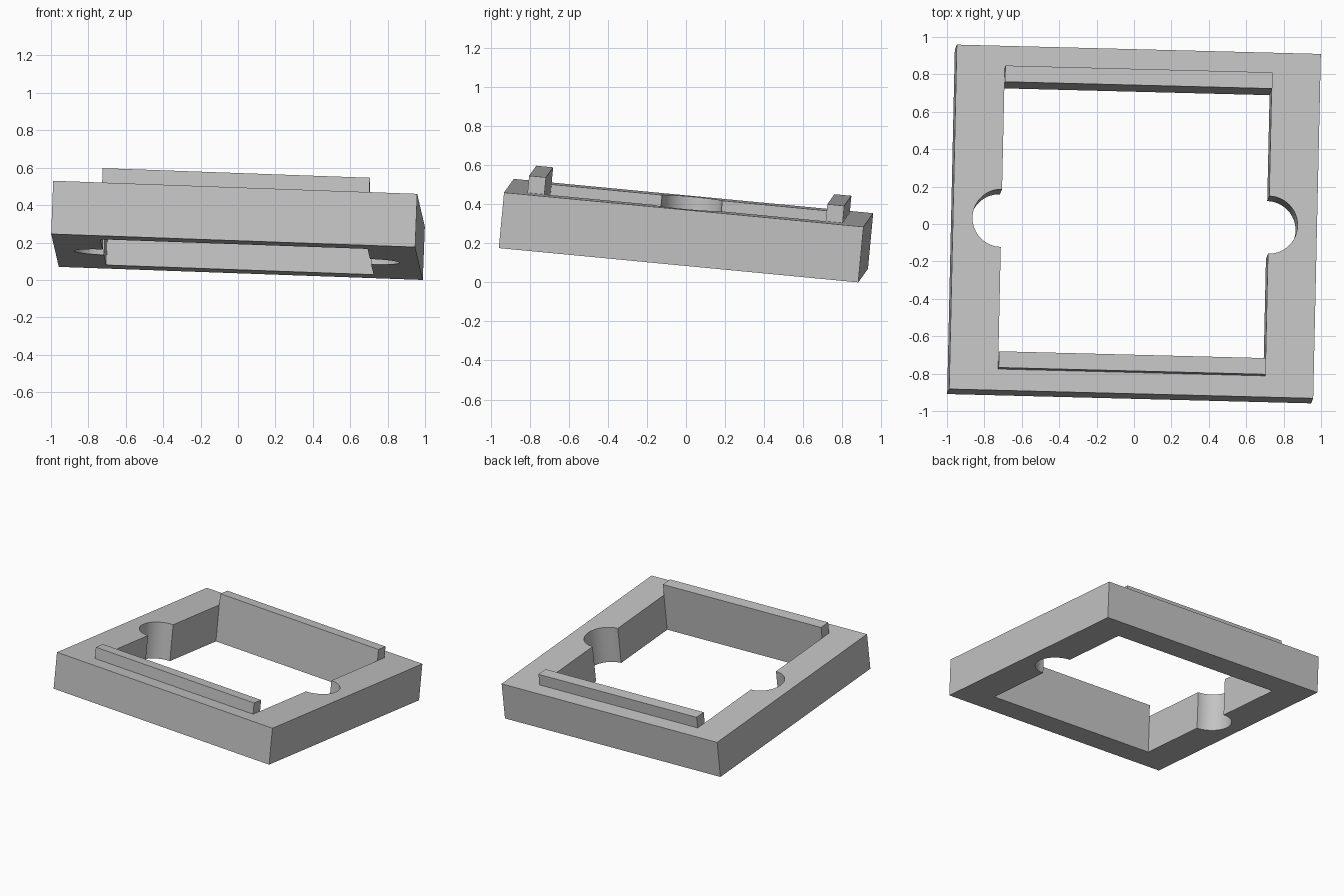
import bpy, bmesh, math
from mathutils import Matrix, Vector

cube = bpy.data.objects.get("Cube")
if cube:
    bpy.data.objects.remove(cube, do_unlink=True)

# Sizes in the frame's own axes
HALF_W, HALF_D, HALF_H = 0.974, 0.925, 0.143
OPEN_W, OPEN_D = 0.715, 0.724
NOTCH_R = 0.155
RAIL_OUT, RAIL_TOP = 0.811, 0.231
SEGMENTS = 24

# The whole part rests slightly tilted
ax = Vector((1.0, -0.0256, -0.0359)).normalized()
ay = Vector((0.0243, 0.995, -0.095))
ay = (ay - ax * ay.dot(ax)).normalized()
tilt = Matrix((ax, ay, ax.cross(ay))).transposed().to_4x4()
pose = Matrix.Translation((0, 0, 0.265)) @ tilt

grey = bpy.data.materials.new("plain_grey")
grey.use_nodes = True
colour = (0.55, 0.55, 0.55, 1)
grey.diffuse_color = colour
grey.node_tree.nodes["Principled BSDF"].inputs["Base Color"].default_value = colour


def prism(name, loops, z0, z1):
    """Extrude closed outlines (outer first, then holes) from z0 to z1."""
    bm = bmesh.new()
    edges = []
    for loop in loops:
        vs = [bm.verts.new((x, y, z0)) for x, y in loop]
        edges += [bm.edges.new((a, b)) for a, b in zip(vs, vs[1:] + vs[:1])]
    bmesh.ops.triangle_fill(bm, edges=edges, use_beauty=True)
    top = bmesh.ops.extrude_face_region(bm, geom=bm.faces[:])["geom"]
    bmesh.ops.translate(bm, verts=[g for g in top if isinstance(g, bmesh.types.BMVert)],
                        vec=(0, 0, z1 - z0))
    bmesh.ops.recalc_face_normals(bm, faces=bm.faces[:])
    mesh = bpy.data.meshes.new(name)
    bm.to_mesh(mesh)
    bm.free()
    mesh.materials.append(grey)
    obj = bpy.data.objects.new(name, mesh)
    bpy.context.collection.objects.link(obj)
    obj.matrix_world = pose
    bpy.ops.object.select_all(action='DESELECT')
    obj.select_set(True)
    bpy.context.view_layer.objects.active = obj
    bpy.ops.object.shade_smooth_by_angle(angle=math.radians(30))
    return obj


def rect(x0, x1, y0, y1):
    return [(x0, y0), (x1, y0), (x1, y1), (x0, y1)]


# Opening with a half-round notch in each side wall
opening = []
for side in (1, -1):
    opening.append((side * OPEN_W, -side * OPEN_D))
    for i in range(SEGMENTS + 1):
        a = math.pi * (i / SEGMENTS - 0.5)
        opening.append((side * (OPEN_W + NOTCH_R * math.cos(a)),
                        side * NOTCH_R * math.sin(a)))
    opening.append((side * OPEN_W, side * OPEN_D))

prism("frame", [rect(-HALF_W, HALF_W, -HALF_D, HALF_D), opening], -HALF_H, HALF_H)

# Raised rails flush with the front and back of the opening
prism("front_rail", [rect(-OPEN_W, OPEN_W, -RAIL_OUT, -OPEN_D)], HALF_H, RAIL_TOP)
prism("back_rail", [rect(-OPEN_W, OPEN_W, OPEN_D, RAIL_OUT)], HALF_H, RAIL_TOP)
